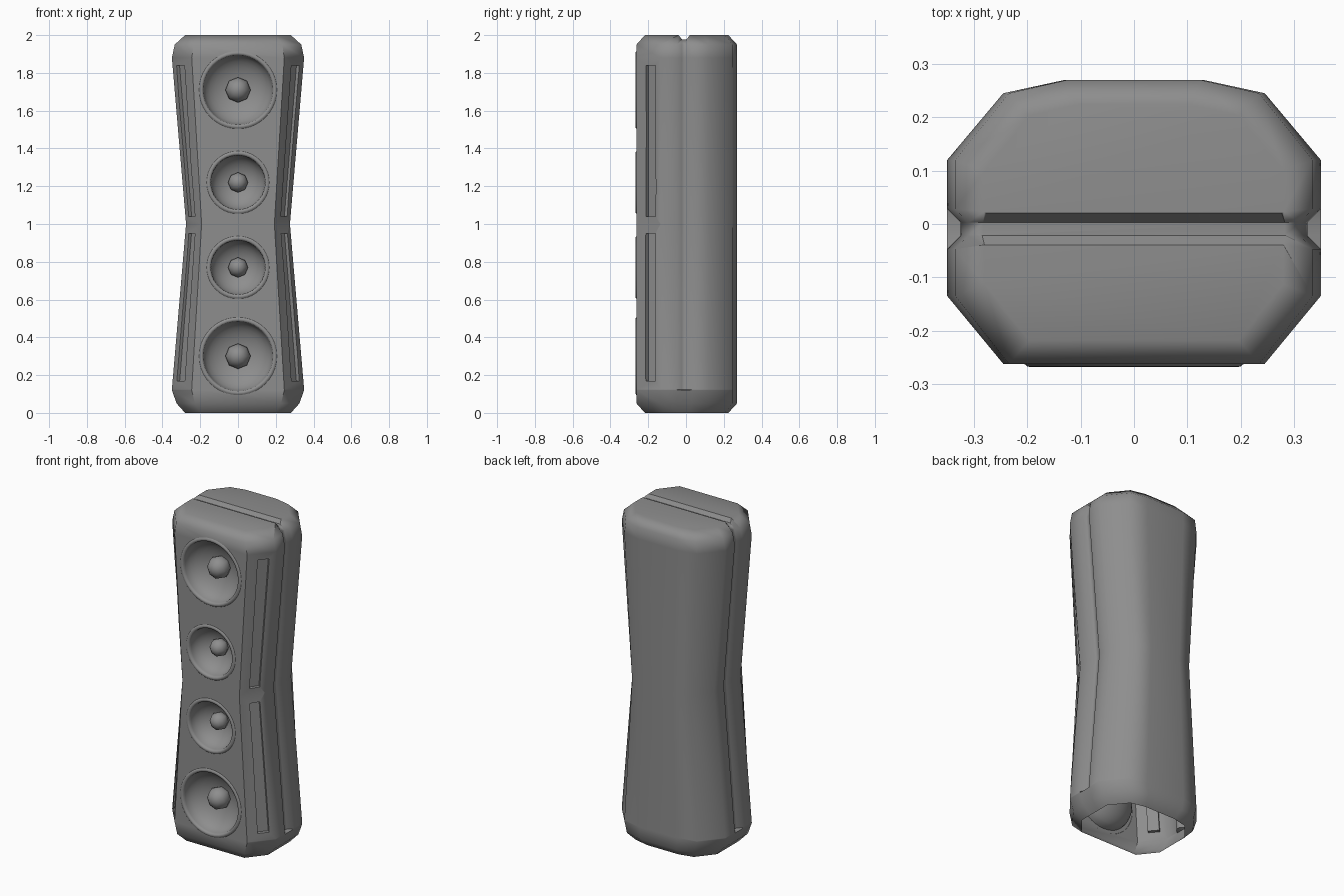
import bpy, bmesh, math
from mathutils import Matrix, Vector

if "Cube" in bpy.data.objects:
    bpy.data.objects.remove(bpy.data.objects["Cube"])

grey = bpy.data.materials.new("cabinet grey")
grey.use_nodes = True
COLOUR = (0.27, 0.27, 0.27, 1)
grey.diffuse_color = COLOUR
grey.node_tree.nodes["Principled BSDF"].inputs["Base Color"].default_value = COLOUR


def loft(bm, rings, caps=True):
    """Skin a list of closed rings of points."""
    rows = [[bm.verts.new(p) for p in ring] for ring in rings]
    n = len(rows[0])
    faces = []
    for a, b in zip(rows, rows[1:]):
        for i in range(n):
            j = (i + 1) % n
            faces.append(bm.faces.new((a[i], a[j], b[j], b[i])))
    if caps:
        faces += [bm.faces.new(rows[0]), bm.faces.new(rows[-1])]
    bmesh.ops.recalc_face_normals(bm, faces=faces)


def lathe(bm, z, profile, caps=True, sides=40):
    """Turn (radius, y) points about a front-to-back axis at height z."""
    turn = [2 * math.pi * i / sides for i in range(sides)]
    loft(bm, [[(r * math.cos(t), y, z + r * math.sin(t)) for t in turn]
              for r, y in profile], caps)


def finish(name, bm, angle=50):
    mesh = bpy.data.meshes.new(name)
    bm.to_mesh(mesh)
    bm.free()
    ob = bpy.data.objects.new(name, mesh)
    bpy.context.collection.objects.link(ob)
    mesh.materials.append(grey)
    bpy.ops.object.select_all(action='DESELECT')
    ob.select_set(True)
    bpy.context.view_layer.objects.active = ob
    bpy.ops.object.shade_smooth_by_angle(angle=math.radians(angle))
    return ob


# Cabinet: half section from back to front, swept through waisted levels
WIDE, WAIST = 0.35, 0.275
levels = [(0, 0.28, 0.83), (0.05, 0.325, 1), (0.12, WIDE, 1), (0.125, WIDE, 1),
          (1, WAIST, 1), (1.88, WIDE, 1), (1.95, 0.335, 1), (2, 0.28, 0.83)]


def section(z, width, depth):
    groove = 0.025 if z > 0.121 else 0
    half = [(0.13, 0.27), (0.245, 0.245), (0.35, 0.12), (0.35, 0.028),
            (0.35 - groove, 0.003), (0.35 - groove, -0.022), (0.35, -0.047),
            (0.35, -0.135), (0.245, -0.262)]
    k = width / WIDE
    right = [(x * k, y * depth, z) for x, y in half]
    return right + [(-x, y, z) for x, y, z in reversed(right)]


bm = bmesh.new()
loft(bm, [section(*level) for level in levels])
cabinet = finish("cabinet", bm)

# Cutters: speaker bowls, side slots and the groove over the top
FRONT = -0.262
speakers = [("bottom_woofer", 0.30, 0.185, 0.067), ("lower_driver", 0.77, 0.145, 0.053),
            ("upper_driver", 1.22, 0.145, 0.053), ("top_woofer", 1.71, 0.185, 0.067)]
DEEP = 0.11
bm = bmesh.new()
for name, z, r, dome in speakers:
    bowl = [(r, FRONT - 0.05), (r, FRONT)]
    bowl += [(r * math.cos(a), FRONT + DEEP * math.sin(a))
             for a in (math.radians(d) for d in range(12, 85, 12))]
    lathe(bm, z, bowl)


def slot_ring(z, side):
    k = (WAIST + (WIDE - WAIST) * abs(z - 1) / 0.88) / WIDE
    back, front = Vector((0.328 * k, -0.162, z)), Vector((0.285 * k, -0.212, z))
    inward = Vector((-0.77, 0.64, 0))
    ring = [back - inward * 0.03, front - inward * 0.03,
            front + inward * 0.02, back + inward * 0.02]
    return [(p.x * side, p.y, p.z) for p in ring]


for side in (1, -1):
    for low, high in ((0.17, 0.95), (1.04, 1.84)):
        loft(bm, [slot_ring(low, side), slot_ring(high, side)])
loft(bm, [[(x, 0.028, 2.01), (x, 0.003, 1.978), (x, -0.022, 1.978), (x, -0.047, 2.01)]
          for x in (-0.4, 0.4)])
cutters = finish("cutters", bm)
cutters.hide_render = True

cut = cabinet.modifiers.new("cut", 'BOOLEAN')
cut.operation, cut.solver, cut.object = 'DIFFERENCE', 'EXACT', cutters
bpy.context.view_layer.objects.active = cabinet
bpy.ops.object.modifier_apply(modifier="cut")
bpy.data.objects.remove(cutters)

# Leave the underside open
bm = bmesh.new()
bm.from_mesh(cabinet.data)
floor = [f for f in bm.faces if f.calc_center_median().z < 0.001]
bmesh.ops.delete(bm, geom=floor, context='FACES')
bpy.data.objects.remove(cabinet)
cabinet = finish("cabinet", bm)
cabinet.modifiers.new("even shading", 'WEIGHTED_NORMAL').keep_sharp = True

# Raised rims and faceted centre domes
for name, z, r, dome in speakers:
    bm = bmesh.new()
    lathe(bm, z, [(r + 0.022, FRONT + 0.001), (r + 0.015, FRONT - 0.005),
                  (r + 0.008, FRONT - 0.006), (r, FRONT - 0.002), (r - 0.003, FRONT + 0.012)],
          caps=False)
    finish(name + "_rim", bm, 80)
    bm = bmesh.new()
    bmesh.ops.create_uvsphere(
        bm, u_segments=8, v_segments=6, radius=dome,
        matrix=Matrix.Translation((0, FRONT + 0.08, z)) @ Matrix.Rotation(math.pi / 2, 4, 'X'))
    finish(name + "_dome", bm, 80)
